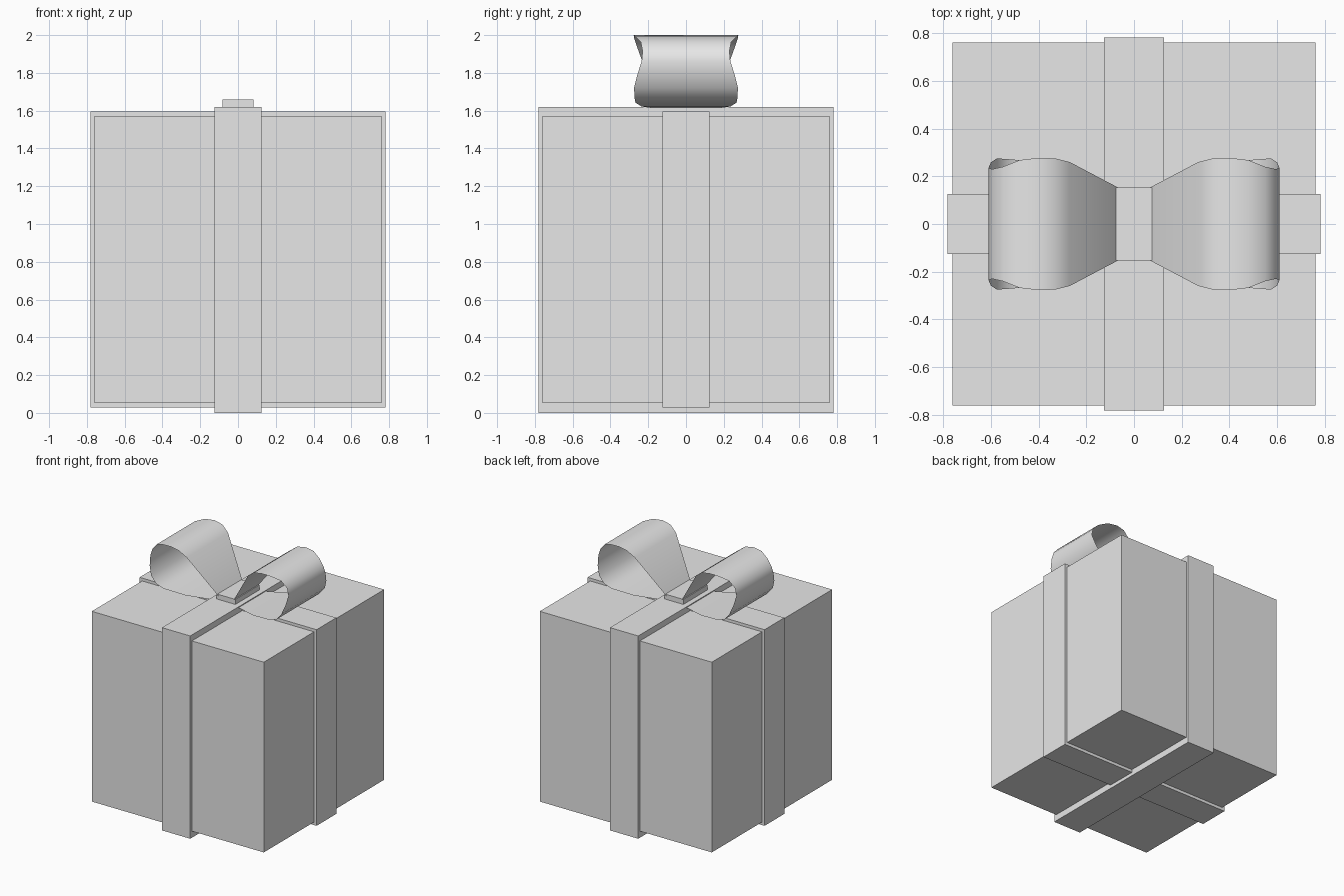
import bpy
import math

cube = bpy.data.objects.get("Cube")
if cube:
    bpy.data.objects.remove(cube, do_unlink=True)

GREY = (0.8, 0.8, 0.8, 1)
grey = bpy.data.materials.new("plain_grey")
grey.use_nodes = True
grey.diffuse_color = GREY
grey.node_tree.nodes["Principled BSDF"].inputs["Base Color"].default_value = GREY


def add_block(name, half_x, half_y, bottom, top):
    bpy.ops.mesh.primitive_cube_add(size=2, location=(0, 0, (bottom + top) / 2))
    block = bpy.context.object
    block.name = name
    block.scale = (half_x, half_y, (top - bottom) / 2)
    bpy.ops.object.transform_apply(location=False, rotation=False, scale=True)
    block.data.materials.append(grey)
    return block


# Box, the two crossing ribbons and the knot
add_block("gift_box", 0.76, 0.76, 0.052, 1.572)
add_block("ribbon_front_to_back", 0.125, 0.782, 0, 1.62)
add_block("ribbon_side_to_side", 0.782, 0.125, 0.028, 1.595)
add_block("bow_knot", 0.083, 0.152, 1.61, 1.66)

# Bow loop path: distance from the middle, height, half width
LOOP = [
    (0.065, 1.645, 0.152), (0.27, 1.94, 0.26), (0.33, 1.985, 0.275),
    (0.40, 2.0, 0.277), (0.48, 1.993, 0.268), (0.55, 1.965, 0.24),
    (0.595, 1.915, 0.23), (0.61, 1.86, 0.235), (0.60, 1.79, 0.258),
    (0.575, 1.72, 0.275), (0.53, 1.665, 0.272), (0.47, 1.642, 0.267),
    (0.30, 1.622, 0.235), (0.065, 1.61, 0.152),
]


def add_loop(name, side):
    verts = [(side * x, y * w, z) for x, z, w in LOOP for y in (-1, 1)]
    faces = [(i, i + 1, i + 3, i + 2) for i in range(0, len(verts) - 2, 2)]
    if side < 0:
        faces = [f[::-1] for f in faces]
    mesh = bpy.data.meshes.new(name)
    mesh.from_pydata(verts, [], faces)
    mesh.materials.append(grey)
    loop = bpy.data.objects.new(name, mesh)
    bpy.context.collection.objects.link(loop)
    bpy.ops.object.select_all(action="DESELECT")
    loop.select_set(True)
    bpy.context.view_layer.objects.active = loop
    bpy.ops.object.shade_smooth_by_angle(angle=math.radians(40))


# Bow loops, thin ribbon on both sides of the knot
add_loop("bow_loop_left", 1)
add_loop("bow_loop_right", -1)
